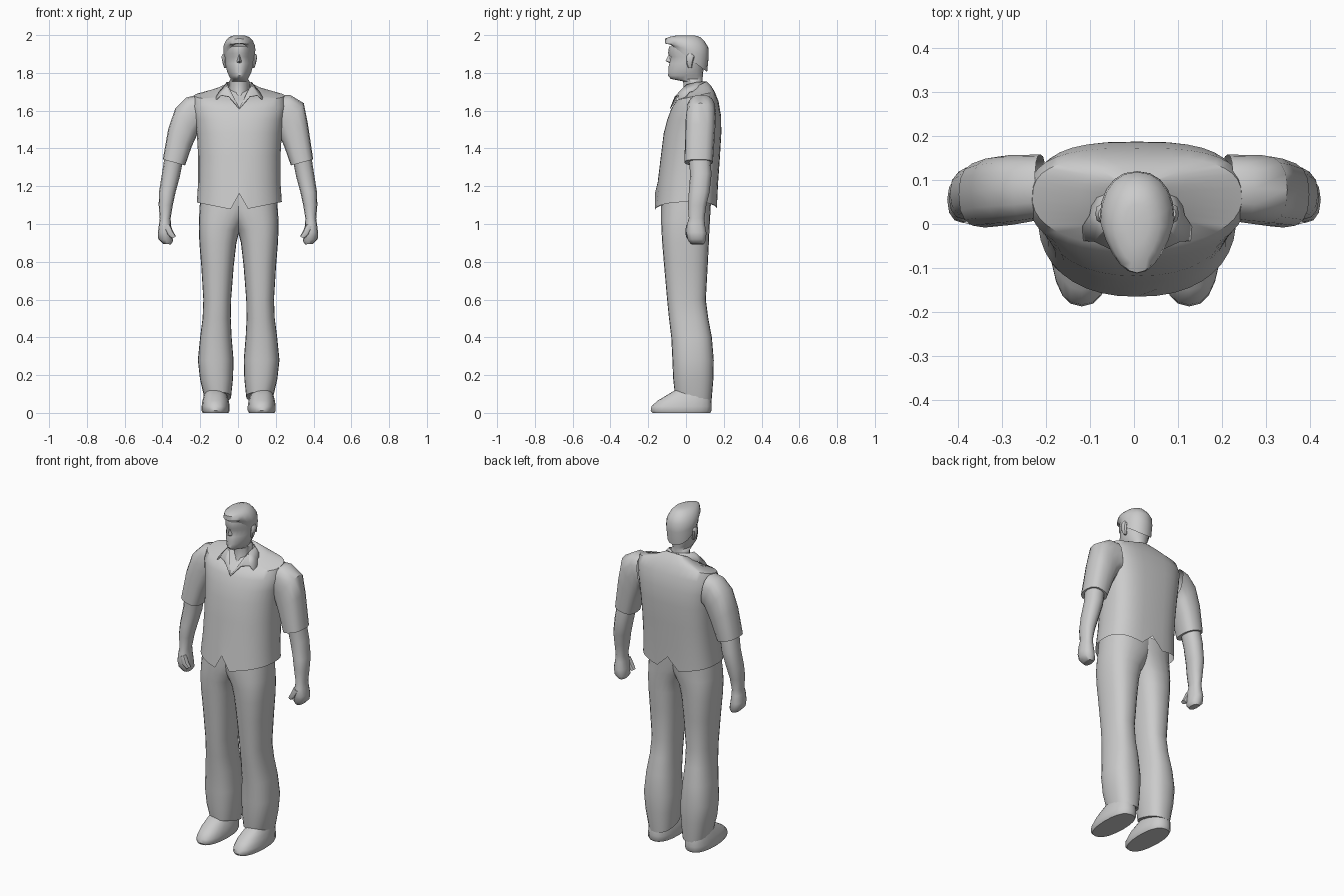
import bpy
import bmesh
from math import sin, cos, pi, copysign, radians

default_cube = bpy.data.objects.get("Cube")
if default_cube:
    bpy.data.objects.remove(default_cube, do_unlink=True)

grey = bpy.data.materials.new("plain grey")
grey.use_nodes = True
grey.diffuse_color = (.6, .6, .6, 1)
grey.node_tree.nodes["Principled BSDF"].inputs["Base Color"].default_value = (.6, .6, .6, 1)

MIDDLE = .007  # the upper body leans slightly to its left


def finish(bm, name, angle=45):
    """Turn a bmesh into a smooth shaded grey object."""
    bmesh.ops.recalc_face_normals(bm, faces=bm.faces)
    mesh = bpy.data.meshes.new(name)
    bm.to_mesh(mesh)
    bm.free()
    mesh.materials.append(grey)
    obj = bpy.data.objects.new(name, mesh)
    bpy.context.collection.objects.link(obj)
    bpy.ops.object.select_all(action='DESELECT')
    bpy.context.view_layer.objects.active = obj
    obj.select_set(True)
    bpy.ops.object.shade_smooth_by_angle(angle=radians(angle))
    return obj


def soft(value, power):
    return copysign(abs(value) ** (2 / power), value)


def loft(name, rings, count=16, power=2.3, back_power=None, taper=0, side=1, open_start=False, shape=None):
    """Skin rings given as inner (x, z), outer (x, z), front y, back y, tilt."""
    bm = bmesh.new()
    loops = []
    for (xa, za), (xb, zb), front, back, tilt in rings:
        loop = []
        for i in range(count):
            a = 2 * pi * i / count
            p = back_power if back_power and cos(a) < 0 else power
            across, depth = soft(sin(a), p), -soft(cos(a), p)
            across *= 1 - taper * max(0, -depth)
            x = (xa + xb) / 2 + across * (xb - xa) / 2
            z = (za + zb) / 2 + across * (zb - za) / 2 + depth * tilt
            y = (front + back) / 2 + depth * (back - front) / 2
            loop.append(bm.verts.new((x * side, y, z)))
        loops.append(loop)
    for low, high in zip(loops, loops[1:]):
        for i in range(count):
            j = (i + 1) % count
            bm.faces.new((low[i], low[j], high[j], high[i]))
    if not open_start:
        bm.faces.new(loops[0])
    bm.faces.new(loops[-1])
    if shape:
        shape(loops)
    return finish(bm, name)


def level(z, inner, outer, front, back, tilt=0):
    return (inner, z), (outer, z), front, back, tilt


def centred(z, half, front, back, tilt=0):
    return level(z, MIDDLE - half, MIDDLE + half, front, back, tilt)


def panel(name, points, faces, side=1, thickness=0):
    """Small faceted part from a few points."""
    bm = bmesh.new()
    verts = [bm.verts.new((MIDDLE + x * side, y, z)) for x, y, z in points]
    for face in faces:
        bm.faces.new([verts[i] for i in face])
    obj = finish(bm, name, 30)
    if thickness:
        solid = obj.modifiers.new("thickness", 'SOLIDIFY')
        solid.thickness = thickness


def cut_hem(loops):
    """Raise the sides of the hem and split it at the front and back."""
    hem = loops[0]
    for v in hem:
        v.co.z += .2 * abs(v.co.x)
    hem[0].co.z += .09
    hem[len(hem) // 2].co.z += .08


# Shirt body, with a flatter back
loft("shirt", [
    centred(1.07, .225, -.165, .165),
    centred(1.22, .218, -.15, .17),
    centred(1.36, .218, -.133, .18),
    centred(1.48, .225, -.118, .187),
    centred(1.56, .235, -.1, .186, .01),
    centred(1.63, .248, -.078, .172, .02),
    centred(1.678, .238, -.05, .152, .022),
    centred(1.697, .13, -.03, .132, .035),
    centred(1.725, .07, -.01, .11, .03),
], count=36, power=2.3, back_power=3, taper=.06, open_start=True, shape=cut_hem)

# Neck and face
loft("head", [
    centred(1.64, .05, -.04, .09),
    centred(1.7, .056, -.01, .09),
    centred(1.755, .054, -.015, .087),
    centred(1.768, .046, -.08, .088),
    centred(1.785, .055, -.096, .089),
    centred(1.805, .064, -.092, .091),
    centred(1.825, .069, -.094, .094),
    centred(1.85, .074, -.088, .1),
    centred(1.885, .077, -.082, .108),
    centred(1.903, .078, -.095, .11),
    centred(1.94, .077, -.09, .11),
], count=20, taper=.33)

# Hair cap with a raised front
loft("hair", [
    centred(1.88, .08, -.088, .112, -.075),
    centred(1.92, .085, -.096, .12, -.035),
    centred(1.945, .083, -.112, .118, -.01),
    centred(1.973, .07, -.111, .1, -.008),
    centred(1.99, .052, -.09, .075, .0),
    centred(1.998, .028, -.05, .045, .0),
], count=20, power=2.2, taper=.3, open_start=True)

# Nose
panel("nose", [(0, -.09, 1.9), (.015, -.08, 1.855), (-.015, -.08, 1.855),
               (0, -.108, 1.863), (0, -.08, 1.848)],
      [(0, 1, 3), (0, 3, 2), (1, 4, 3), (2, 3, 4)])

# The right shoulder hangs a little lower than the left
for label, s, droop in (("left", 1, 0), ("right", -1, .03)):
    shift = MIDDLE * s

    # Ear
    loft(label + "_ear", [
        level(1.825, .066 + shift, .08 + shift, .012, .03),
        level(1.85, .066 + shift, .088 + shift, .002, .035),
        level(1.885, .068 + shift, .095 + shift, .002, .045),
        level(1.9, .07 + shift, .088 + shift, .01, .035),
    ], count=8, side=s)

    # Collar band and pointed flap
    panel(label + "_collar", [
        (0, .11, 1.755), (0, .128, 1.725), (.066, .06, 1.752), (.1, .06, 1.708),
        (.062, .0, 1.738), (.108, .02, 1.7), (.145, -.037, 1.635),
        (.098, -.04, 1.682), (.055, -.06, 1.675), (.0, -.085, 1.612)],
        [(0, 1, 3, 2), (2, 3, 5, 4), (4, 5, 7), (5, 6, 7), (4, 7, 8), (4, 8, 9)], s, .004)

    # Sleeve
    loft(label + "_sleeve", [
        ((.2, 1.5), (.225, 1.682), .01, .158, 0),
        ((.21, 1.49), (.275, 1.684 - droop / 2), .004, .157, 0),
        ((.222, 1.46), (.348 - droop / 2, 1.64 - droop), -.002, .157, 0),
        ((.245, 1.41), (.37, 1.53 - droop), -.005, .153, 0),
        ((.28, 1.31), (.398, 1.342), -.008, .142, 0),
    ], count=16, power=2.6, side=s, open_start=True)

    # Forearm and fist
    loft(label + "_arm", [
        ((.29, 1.34), (.388, 1.36), .015, .13, 0),
        ((.308, 1.25), (.402, 1.27), .022, .135, 0),
        ((.33, 1.17), (.418, 1.17), .015, .125, 0),
        ((.345, 1.1), (.42, 1.1), .01, .108, 0),
        ((.357, 1.03), (.414, 1.03), .015, .098, 0),
        ((.354, .995), (.418, 1), .005, .1, 0),
        ((.35, .95), (.424, .955), .002, .108, 0),
        ((.343, .91), (.422, .92), .01, .105, 0),
        ((.355, .892), (.397, .895), .025, .095, 0),
    ], count=12, side=s)
    loft(label + "_thumb", [
        ((.36, 1.0), (.395, .985), .0, .035, 0),
        ((.343, .96), (.375, .945), -.004, .03, 0),
        ((.328, .935), (.35, .922), .002, .03, 0),
    ], count=8, side=s)

    # Trouser leg, meeting its twin at the crotch
    step = shift / 2
    loft(label + "_trouser_leg", [
        level(.085, .04 + step, .183 + step, -.06, .135, -.025),
        level(.18, .03 + step, .205 + step, -.068, .145),
        level(.28, .027 + step, .216 + step, -.072, .147),
        level(.4, .037 + step, .204 + step, -.078, .137),
        level(.5, .042 + step, .191 + step, -.09, .118),
        level(.6, .04 + step, .187 + step, -.1, .105),
        level(.78, .026 + step, .198 + step, -.116, .115),
        level(.9, .012 + step, .208 + step, -.126, .121),
        level(.97, -.006 + step, .211 + step, -.13, .124),
        level(1.02, -.04 + step, .211 + step, -.132, .127),
        level(1.08, -.08 + step, .207 + step, -.132, .13),
        level(1.16, -.1 + step, .203 + step, -.128, .135),
    ], count=24, power=2.4, side=s)

    # Shoe
    loft(label + "_shoe", [
        level(.0, .054 + step, .19 + step, -.178, .128),
        level(.012, .048 + step, .196 + step, -.187, .135),
        level(.035, .048 + step, .196 + step, -.183, .136),
        level(.065, .052 + step, .192 + step, -.15, .134),
        level(.095, .062 + step, .184 + step, -.1, .128),
        level(.125, .072 + step, .175 + step, -.05, .118),
    ], count=20, power=2.5, taper=.1, side=s)
